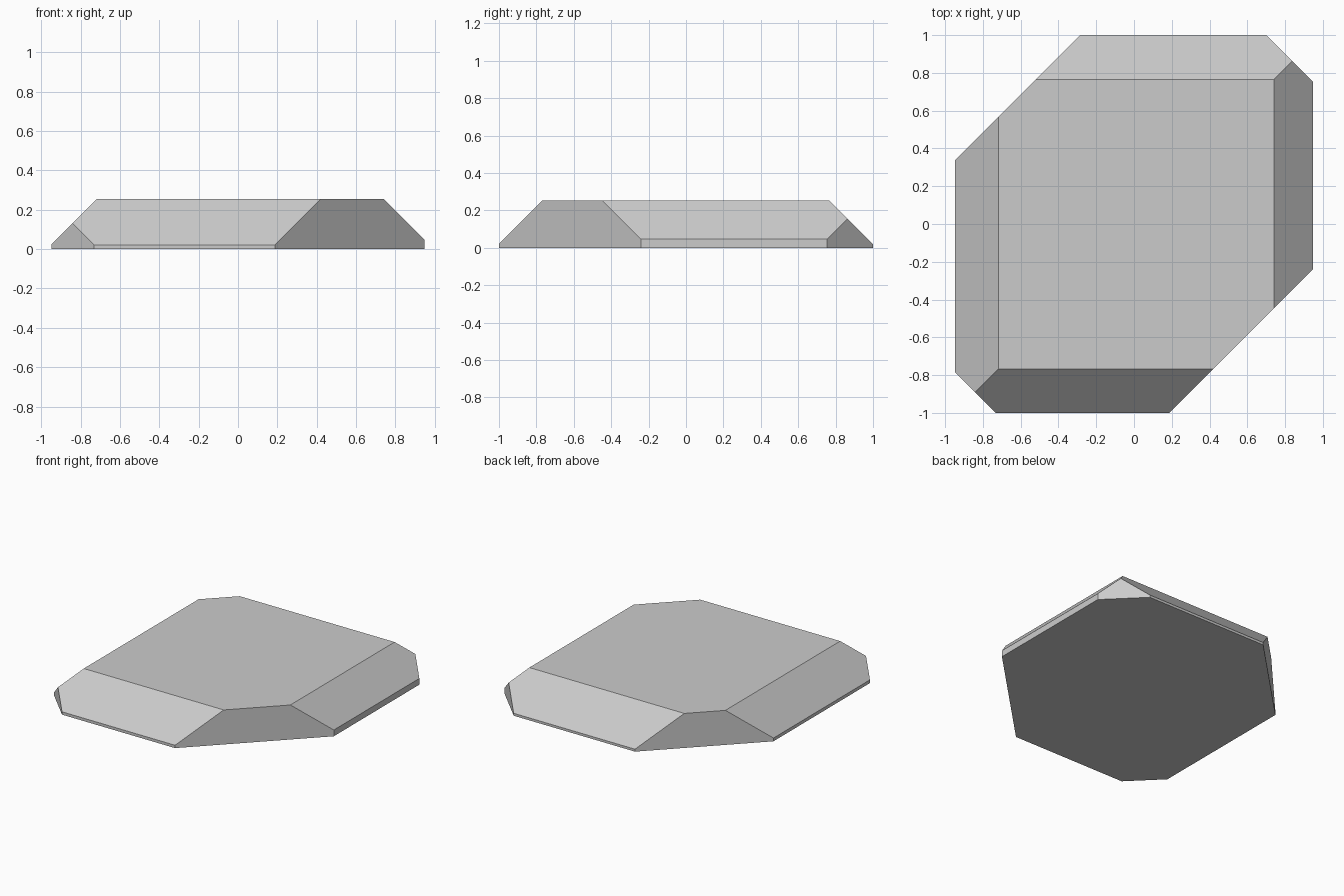
import bpy, bmesh
from mathutils import Matrix, Vector

if "Cube" in bpy.data.objects:
    bpy.data.objects.remove(bpy.data.objects["Cube"])

HALF_X, HALF_Y, HEIGHT = 0.948, 1.0, 0.254

# Cutting planes: direction (x, y, z) and limit, keeping x*X + y*Y + z*Z <= limit
CUTS = [
    # sloped upper borders
    ((-1, 0, 1), 0.972),
    ((1, 0, 1), 0.994),
    ((0, -1, 1), 1.021),
    ((0, 1, 1), 1.018),
    # upright corner cuts
    ((-1, 1, 0), 1.285),
    ((1, -1, 0), 1.188),
    ((1, 1, 0), 1.702),
    ((-1, -1, 0), 1.732),
]


def trim(bm, direction, limit):
    """Slice off everything beyond the plane and cap the cut."""
    n = Vector(direction)
    cut = bmesh.ops.bisect_plane(
        bm, geom=bm.verts[:] + bm.edges[:] + bm.faces[:],
        plane_co=n * limit / n.length_squared, plane_no=n, clear_outer=True)
    rim = [e for e in cut["geom_cut"] if isinstance(e, bmesh.types.BMEdge)]
    bmesh.ops.contextual_create(bm, geom=rim)


# Flat slab with bevelled borders and clipped corners
bm = bmesh.new()
bmesh.ops.create_cube(
    bm, size=1,
    matrix=Matrix.Translation((0, 0, HEIGHT / 2))
    @ Matrix.Diagonal((2 * HALF_X, 2 * HALF_Y, HEIGHT, 1)))
for direction, limit in CUTS:
    trim(bm, direction, limit)
bmesh.ops.recalc_face_normals(bm, faces=bm.faces[:])

mesh = bpy.data.meshes.new("faceted_slab")
bm.to_mesh(mesh)
bm.free()
slab = bpy.data.objects.new("faceted_slab", mesh)
bpy.context.collection.objects.link(slab)
